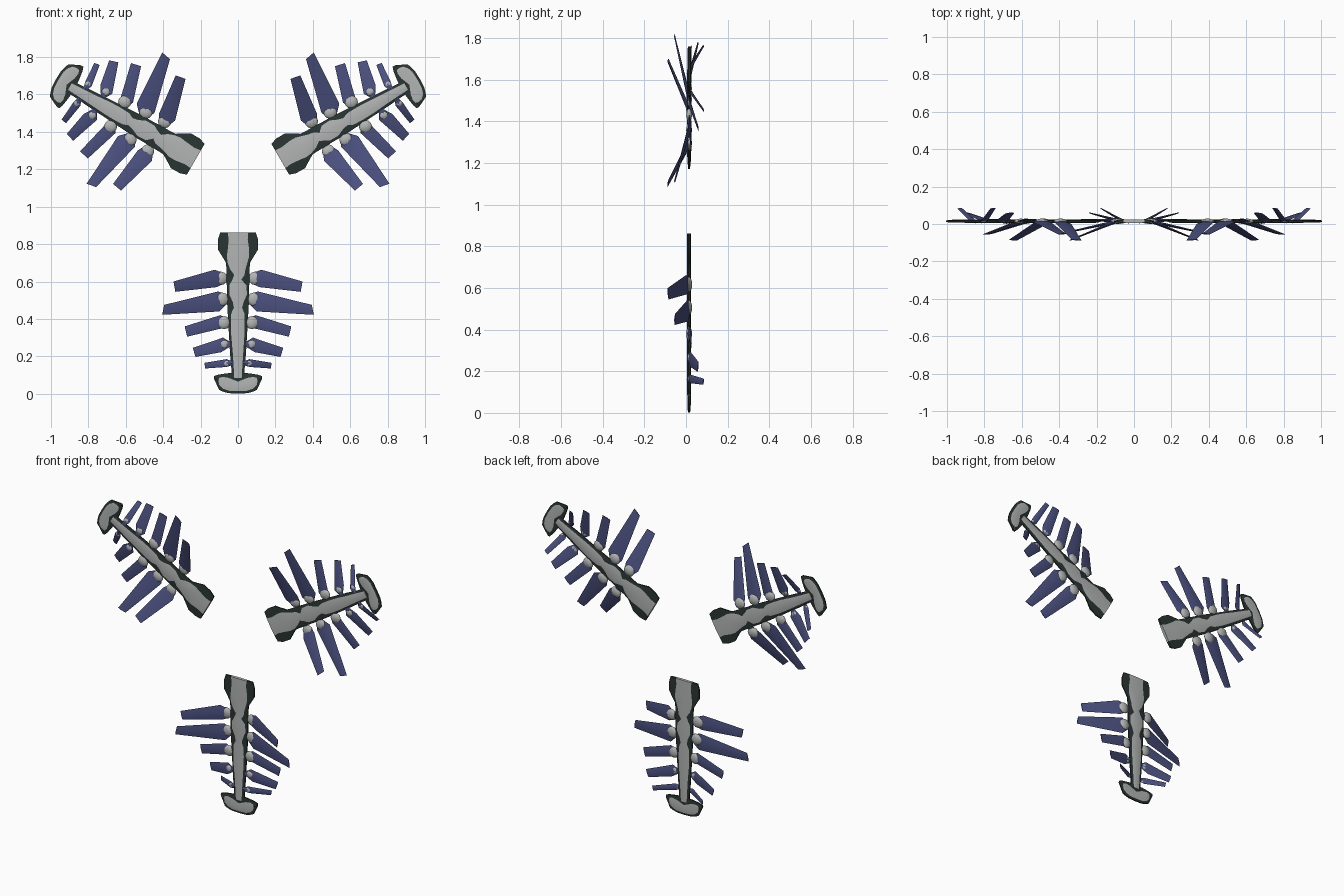
import bpy, bmesh, math
from mathutils import Matrix, Vector

if "Cube" in bpy.data.objects:
    bpy.data.objects.remove(bpy.data.objects["Cube"])

CENTRE_Z = 1.123   # hub about which the three arms repeat
MID_Y = 0.015      # plane of the arms


def material(name, rgb):
    m = bpy.data.materials.new(name)
    m.diffuse_color = (*rgb, 1)
    m.use_nodes = True
    m.node_tree.nodes["Principled BSDF"].inputs["Base Color"].default_value = m.diffuse_color
    return m


DARK = material("dark_green_grey", (0.022, 0.035, 0.032))
GREY = material("light_grey", (0.45, 0.46, 0.46))
BLUE = material("slate_blue", (0.07, 0.08, 0.21))


def finish(bm, name, mats, angle):
    """Turn an arm part modelled on the lower arm into an object rotated about the hub."""
    bmesh.ops.remove_doubles(bm, verts=bm.verts, dist=0.0004)
    bmesh.ops.recalc_face_normals(bm, faces=bm.faces)
    hub = Vector((0, 0, CENTRE_Z))
    bm.transform(Matrix.Translation(hub) @ Matrix.Rotation(angle, 4, 'Y') @ Matrix.Translation(-hub))
    me = bpy.data.meshes.new(name)
    bm.to_mesh(me)
    bm.free()
    for m in mats:
        me.materials.append(m)
    ob = bpy.data.objects.new(name, me)
    bpy.context.collection.objects.link(ob)
    for p in me.polygons:
        p.use_smooth = True
    me.set_sharp_from_angle(angle=math.radians(40))
    return ob


def plate(name, rows, angle, depths):
    """Two-sided thin plate; each row has 5 (x, z) points: edge, inner, middle, inner, edge.
    The outer columns are dark, the inner two are grey."""
    bm = bmesh.new()
    sides = []
    for side in (-1, 1):
        sides.append([[bm.verts.new((x, MID_Y + side * d, z)) for (x, z), d in zip(r, depths)] for r in rows])
    for g in sides:
        for a, b in zip(g, g[1:]):
            for i in range(4):
                f = bm.faces.new((a[i], a[i + 1], b[i + 1], b[i]))
                f.material_index = 1 if i in (1, 2) else 0
    f, k = sides
    for j in range(len(rows) - 1):            # long rims
        for c in (0, 4):
            bm.faces.new((f[j][c], f[j + 1][c], k[j + 1][c], k[j][c]))
    for j in (0, -1):                         # end rims
        for i in range(4):
            e = bm.faces.new((f[j][i], f[j][i + 1], k[j][i + 1], k[j][i]))
            e.material_index = 1 if i in (1, 2) else 0
    return finish(bm, name, (DARK, GREY), angle)


# spine stations: z, half width, left grey half width, right grey half width
SPINE = [(0.862, .095, .055, .055), (0.825, .107, .05, .052), (0.77, .107, .055, .06),
         (0.735, .085, .06, .06), (0.70, .064, .055, .05), (0.665, .062, .042, .04),
         (0.635, .062, .02, .035), (0.61, .062, .03, .018), (0.58, .06, .046, .045),
         (0.53, .06, .046, .048), (0.49, .058, .028, .03), (0.46, .057, .022, .022),
         (0.43, .055, .036, .034), (0.37, .052, .038, .036), (0.31, .048, .036, .034),
         (0.22, .043, .028, .028), (0.14, .036, .023, .023), (0.085, .034, .02, .02)]
# cap stations (half): x, outer low, grey low, grey high, outer high
CAP = [(.128, .078, .085, .086, .095), (.105, .03, .07, .072, .102), (.10, .02, .045, .085, .103),
       (.08, .011, .027, .09, .106), (.05, .003, .016, .085, .11), (0, .001, .014, .065, .112)]
# blades: root top, root bottom, tip top, tip bottom (x, z), tip y, socket (x, z, radius)
BLADES = [((.125, .663), (.115, .57), (.345, .60), (.335, .545), -.088, (.092, .617, .036)),
          ((.105, .547), (.10, .44), (.395, .475), (.405, .422), -.053, (.085, .505, .036)),
          ((.095, .42), (.105, .345), (.285, .36), (.272, .305), .025, (.075, .38, .035)),
          ((.08, .30), (.09, .222), (.242, .245), (.227, .197), .06, (.072, .265, .022)),
          ((.06, .185), (.065, .143), (.18, .165), (.175, .135), .085, (.058, .162, .016))]


def blade(name, data, sx, angle):
    """Flat tapered blade with a lens section, leaning out of the arm plane."""
    rt, rb, tt, tb, ty, (bx, bz, br) = data
    lean = (ty - MID_Y) / (tt[0] - bx)
    bm = bmesh.new()
    rings = []
    root_t, root_b = (bx - .03, bz + br * .6), (bx - .03, bz - br * .6)
    for top, bot, th in ((root_t, root_b, .006), (rt, rb, .009), (tt, tb, .003)):
        mid = [(top[i] + bot[i]) / 2 for i in (0, 1)]
        pts = [(*top, 0), (*mid, -th), (*bot, 0), (*mid, th)]
        rings.append([bm.verts.new((sx * x, MID_Y + lean * max(-.01, x - bx) + d, z)) for x, z, d in pts])
    for a, b in zip(rings, rings[1:]):
        for i in range(4):
            bm.faces.new((a[i], a[(i + 1) % 4], b[(i + 1) % 4], b[i]))
    bm.faces.new(rings[0])
    bm.faces.new(rings[-1])
    return finish(bm, name, (BLUE,), angle)


def socket(name, data, sx, angle):
    """Flattened grey knuckle at the blade root."""
    bx, bz, br = data[5]
    bm = bmesh.new()
    bmesh.ops.create_uvsphere(bm, u_segments=8, v_segments=6, radius=br)
    bm.transform(Matrix.Translation((sx * bx, MID_Y, bz)) @ Matrix.Diagonal((1, .4, 1, 1)))
    return finish(bm, name, (GREY,), angle)


for n, arm in enumerate(("lower", "left", "right")):
    ang = math.radians(120 * n)
    # spine
    rows = [[(-w, z), (-gl, z), (0, z), (gr, z), (w, z)] for z, w, gl, gr in SPINE]
    plate(arm + "_spine", rows, ang, (.004, .008, .010, .008, .004))
    # crescent end cap
    full = [(-r[0], *r[1:]) for r in CAP] + list(reversed(CAP[:-1]))
    rows = [[(x, a), (x, b), (x, (b + c) / 2), (x, c), (x, d)] for x, a, b, c, d in full]
    plate(arm + "_end_cap", rows, ang, (.004, .007, .008, .007, .004))
    # paired blades and their sockets
    for i, data in enumerate(BLADES):
        for side, sx in (("a", -1), ("b", 1)):
            blade(f"{arm}_blade_{side}{i + 1}", data, sx, ang)
            socket(f"{arm}_socket_{side}{i + 1}", data, sx, ang)
